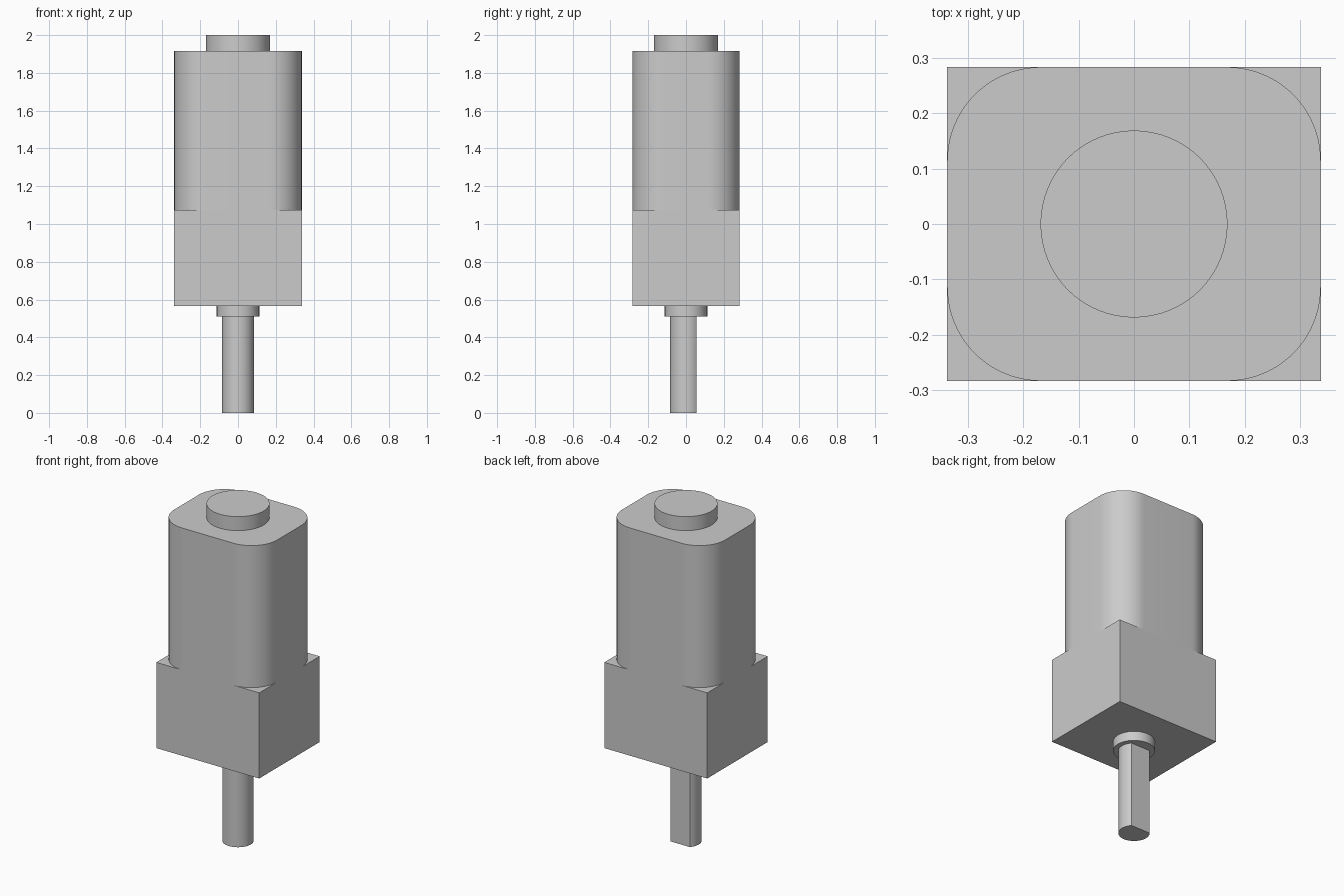
import bpy
import bmesh
from math import asin, cos, pi, radians, sin

cube = bpy.data.objects.get("Cube")
if cube:
    bpy.data.objects.remove(cube, do_unlink=True)

GREY = (0.6, 0.6, 0.6, 1.0)
grey = bpy.data.materials.new("light grey metal")
grey.use_nodes = True
grey.diffuse_color = GREY
grey.node_tree.nodes["Principled BSDF"].inputs["Base Color"].default_value = GREY


def arc(cx, cy, radius, start, end, steps):
    angles = [start + (end - start) * i / steps for i in range(steps + 1)]
    return [(cx + radius * cos(a), cy + radius * sin(a)) for a in angles]


def circle(radius, steps=64):
    return arc(0, 0, radius, 0, 2 * pi, steps)[:-1]


def rounded_rectangle(hx, hy, radius, steps=20):
    points = []
    for i, (sx, sy) in enumerate([(1, 1), (-1, 1), (-1, -1), (1, -1)]):
        points += arc(sx * (hx - radius), sy * (hy - radius), radius,
                      i * pi / 2, (i + 1) * pi / 2, steps)
    return points


def prism(name, profile, bottom, top):
    """Extrude a counter-clockwise outline from bottom to top."""
    bm = bmesh.new()
    base = bm.faces.new([bm.verts.new((x, y, bottom)) for x, y in profile])
    result = bmesh.ops.extrude_face_region(bm, geom=[base], use_keep_orig=True)
    for item in result["geom"]:
        if isinstance(item, bmesh.types.BMVert):
            item.co.z = top
    bmesh.ops.recalc_face_normals(bm, faces=bm.faces)
    mesh = bpy.data.meshes.new(name)
    bm.to_mesh(mesh)
    bm.free()
    mesh.materials.append(grey)
    obj = bpy.data.objects.new(name, mesh)
    bpy.context.collection.objects.link(obj)
    bpy.ops.object.select_all(action='DESELECT')
    obj.select_set(True)
    bpy.context.view_layer.objects.active = obj
    bpy.ops.object.shade_smooth_by_angle(angle=radians(30))


half_x, half_y = 0.3375, 0.2835

# Output shaft with a flat along its back
shaft_radius, flat_y = 0.084, 0.055
flat_angle = asin(flat_y / shaft_radius)
prism("output_shaft",
      arc(0, 0, shaft_radius, pi - flat_angle, 2 * pi + flat_angle, 48), 0, 0.511)

# Collar, square gearbox, rounded motor can and rear boss
prism("shaft_collar", circle(0.1125), 0.511, 0.567)
prism("gearbox", [(-half_x, -half_y), (half_x, -half_y),
                  (half_x, half_y), (-half_x, half_y)], 0.567, 1.075)
prism("motor_can", rounded_rectangle(half_x, half_y, 0.169), 1.075, 1.917)
prism("rear_boss", circle(0.169), 1.917, 2.0)
